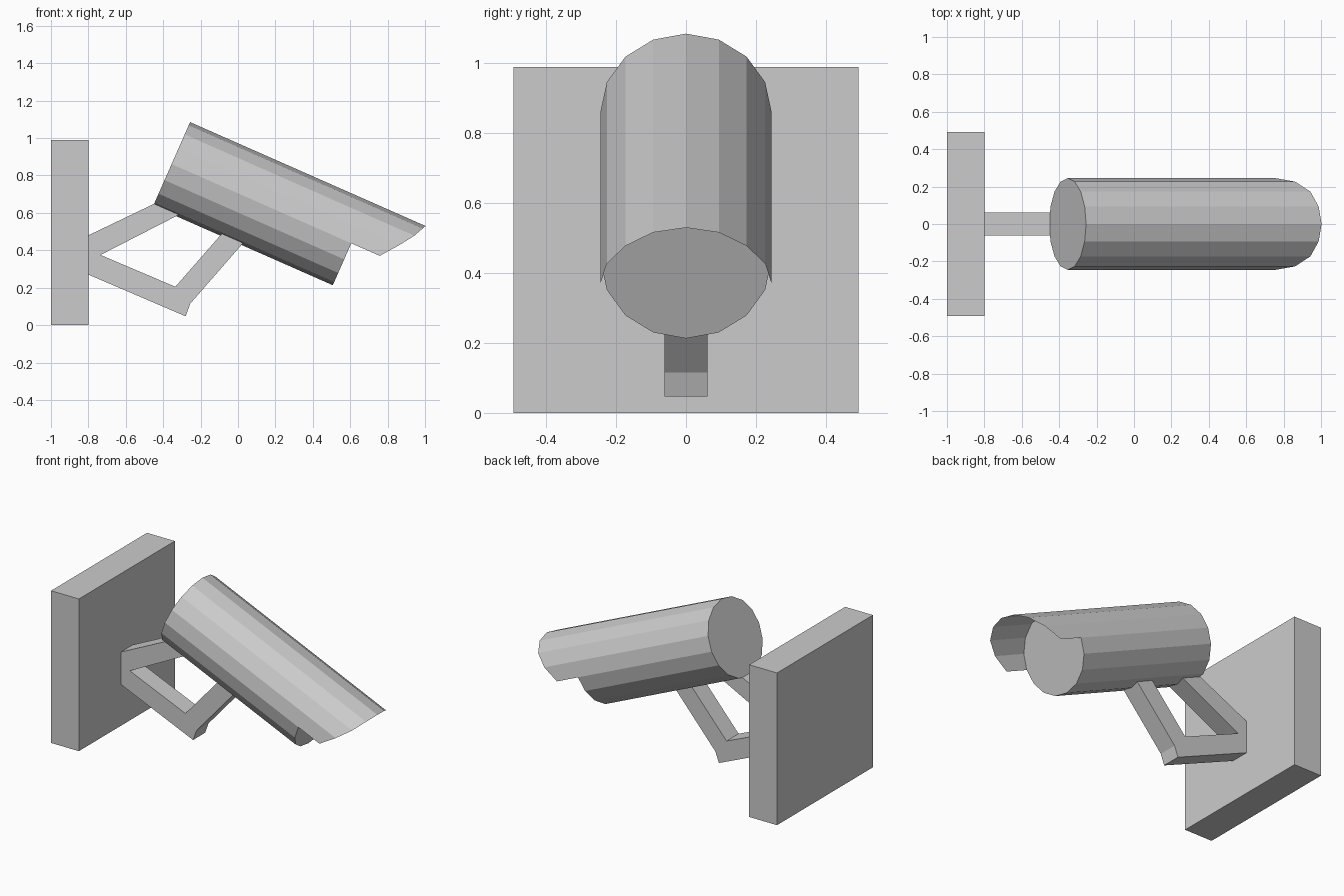
import bpy, bmesh
from math import sin, cos, pi, radians
from mathutils import Vector

if "Cube" in bpy.data.objects:
    bpy.data.objects.remove(bpy.data.objects["Cube"])


def finish(bm, name):
    bmesh.ops.recalc_face_normals(bm, faces=bm.faces[:])
    mesh = bpy.data.meshes.new(name)
    bm.to_mesh(mesh)
    bm.free()
    obj = bpy.data.objects.new(name, mesh)
    bpy.context.collection.objects.link(obj)
    return obj


def extrude_profile(name, points, half_width):
    """Side profile in x/z, extruded symmetrically along y."""
    bm = bmesh.new()
    face = bm.faces.new([bm.verts.new((x, -half_width, z)) for x, z in points])
    new = bmesh.ops.extrude_face_region(bm, geom=[face])["geom"]
    verts = [g for g in new if isinstance(g, bmesh.types.BMVert)]
    bmesh.ops.translate(bm, verts=verts, vec=(0, 2 * half_width, 0))
    return finish(bm, name)


# Wall plate
extrude_profile("wall_plate", [(-1, 0), (-0.8, 0), (-0.8, 0.99), (-1, 0.99)], 0.493)

# Bracket with two arms; the arm ends sink slightly into the housing
extrude_profile("bracket", [
    (-0.8, 0.48), (-0.42, 0.662), (-0.29, 0.603), (-0.735, 0.375),
    (-0.335, 0.205), (-0.07, 0.508), (0.04, 0.453), (-0.255, 0.115),
    (-0.28, 0.047), (-0.8, 0.27)], 0.062)

# Tilted 16-sided housing, whose upper half continues as a thin hood
SIDES, RADIUS, LENGTH = 16, 0.245, 1.05
TILT = radians(23.8)
BACK = Vector((-0.355, 0, 0.861))
AXIS = Vector((cos(TILT), 0, -sin(TILT)))
UP = Vector((sin(TILT), 0, cos(TILT)))
HOOD_REACH = [1.376, 1.367, 1.342, 1.288, 1.216]  # top of the hood to its side


def ring_point(i, s):
    a = 2 * pi * i / SIDES
    return BACK + AXIS * s + UP * (RADIUS * cos(a)) + Vector((0, RADIUS * sin(a), 0))


bm = bmesh.new()
back = [bm.verts.new(ring_point(i, 0)) for i in range(SIDES)]
front = [bm.verts.new(ring_point(i, LENGTH)) for i in range(SIDES)]
for i in range(SIDES):
    j = (i + 1) % SIDES
    bm.faces.new((back[i], back[j], front[j], front[i]))
bm.faces.new(back)
bm.faces.new(front)
finish(bm, "camera_housing")

# Hood sheet
bm = bmesh.new()
rows = [(bm.verts.new(ring_point(i, LENGTH)), bm.verts.new(ring_point(i, HOOD_REACH[abs(i)])))
        for i in range(-4, 5)]
for (a, b), (c, d) in zip(rows, rows[1:]):
    bm.faces.new((a, c, d, b))
finish(bm, "hood")
